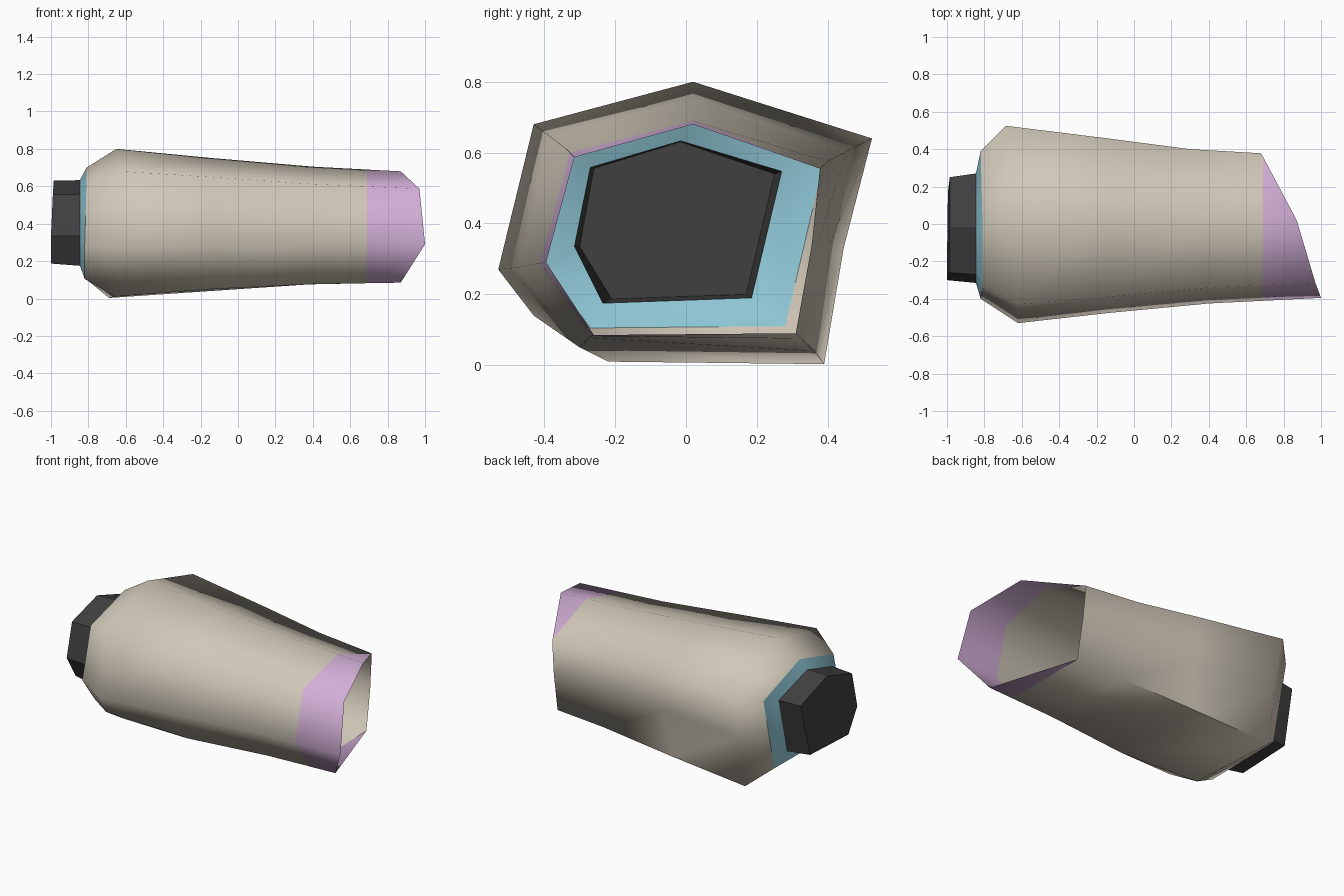
import bpy, bmesh, math

if "Cube" in bpy.data.objects:
    bpy.data.objects.remove(bpy.data.objects["Cube"])


def material(name, rgb):
    m = bpy.data.materials.new(name)
    m.diffuse_color = (*rgb, 1)
    m.use_nodes = True
    m.node_tree.nodes["Principled BSDF"].inputs["Base Color"].default_value = m.diffuse_color
    return m


BEIGE = material("warm beige", (0.63, 0.575, 0.48))
LILAC = material("lilac", (0.65, 0.43, 0.68))
BLUE = material("pale blue", (0.29, 0.60, 0.71))
DARK = material("charcoal", (0.052, 0.052, 0.052))


def loft(name, rings, mats, angle, cap=False, cut_x=None):
    """Skin matching rings of (x, y, z) points into an open shell."""
    bm = bmesh.new()
    loops = [[bm.verts.new(p) for p in r] for r in rings]
    n = len(rings[0])
    for a, b in zip(loops, loops[1:]):
        for i in range(n):
            j = (i + 1) % n
            bm.faces.new((a[i], a[j], b[j], b[i]))
    if cap:
        bm.faces.new(loops[0])
    bmesh.ops.remove_doubles(bm, verts=bm.verts[:], dist=0.0005)
    bmesh.ops.recalc_face_normals(bm, faces=bm.faces[:])
    # Open shells: make sure the side faces point away from the long axis
    if sum(f.normal.y * f.calc_center_median().y for f in bm.faces) < 0:
        bmesh.ops.reverse_faces(bm, faces=bm.faces[:])
    if cut_x is not None:
        bmesh.ops.bisect_plane(bm, geom=bm.verts[:] + bm.edges[:] + bm.faces[:],
                               plane_co=(cut_x, 0, 0), plane_no=(1, 0, 0))
        for f in bm.faces:
            f.material_index = int(f.calc_center_median().x > cut_x)
    me = bpy.data.meshes.new(name)
    bm.to_mesh(me)
    bm.free()
    ob = bpy.data.objects.new(name, me)
    bpy.context.collection.objects.link(ob)
    for m in mats:
        me.materials.append(m)
    bpy.ops.object.select_all(action='DESELECT')
    ob.select_set(True)
    bpy.context.view_layer.objects.active = ob
    bpy.ops.object.shade_smooth_by_angle(angle=math.radians(angle))
    return ob


# Sleeve rings: top, back top, back middle, back bottom,
# two bevelled front bottom points, front, front top
shoulder = [(-.81, .01, .70), (-.82, .39, .58), (-.82, .335, .345), (-.82, .28, .11),
            (-.82, -.27, .105), (-.82, -.27, .105), (-.82, -.40, .28), (-.81, -.33, .605)]
widest = [(-.65, .02, .80), (-.685, .525, .64), (-.685, .445, .33), (-.69, .39, .003),
          (-.66, -.22, .01), (-.63, -.43, .14), (-.62, -.53, .27), (-.62, -.43, .68)]
middle = [(-.15, .02, .752), (-.12, .455, .605), (-.12, .405, .34), (-.15, .363, .04),
          (-.15, -.30, .05), (-.15, -.30, .05), (-.13, -.475, .275), (-.15, -.39, .65)]
narrow = [(.40, .02, .705), (.30, .40, .575), (.30, .373, .345), (.35, .325, .075),
          (.40, -.275, .077), (.40, -.275, .077), (.40, -.425, .285), (.40, -.34, .612)]
opening = [(.87, .02, .68), (.68, .378, .555), (.685, .355, .34), (.69, .31, .09),
           (.87, -.26, .085), (.87, -.26, .085), (1.0, -.395, .29), (.97, -.315, .587)]

# Sleeve with lilac cuff
loft("sleeve", [shoulder, widest, middle, narrow, opening], [BEIGE, LILAC], 80, cut_x=.69)

# Joint rings: where the plug meets the flange, and its outer end
joint = [(-.845, -.015, .633), (-.845, .27, .547), (-.845, .185, .19),
         (-.845, -.235, .175), (-.845, -.315, .335), (-.845, -.27, .558)]
end = [(-.985, -.015, .63), (-.985, .25, .54), (-.995, .17, .20),
       (-1.0, -.21, .187), (-1.0, -.30, .335), (-.99, -.26, .555)]

# Flange between sleeve and plug
rim = [shoulder[i] for i in (0, 1, 3, 4, 6, 7)]
loft("flange", [joint, rim], [BLUE], 30)

# Plug closing the narrow end
loft("end_plug", [end, joint], [DARK], 30, cap=True)
